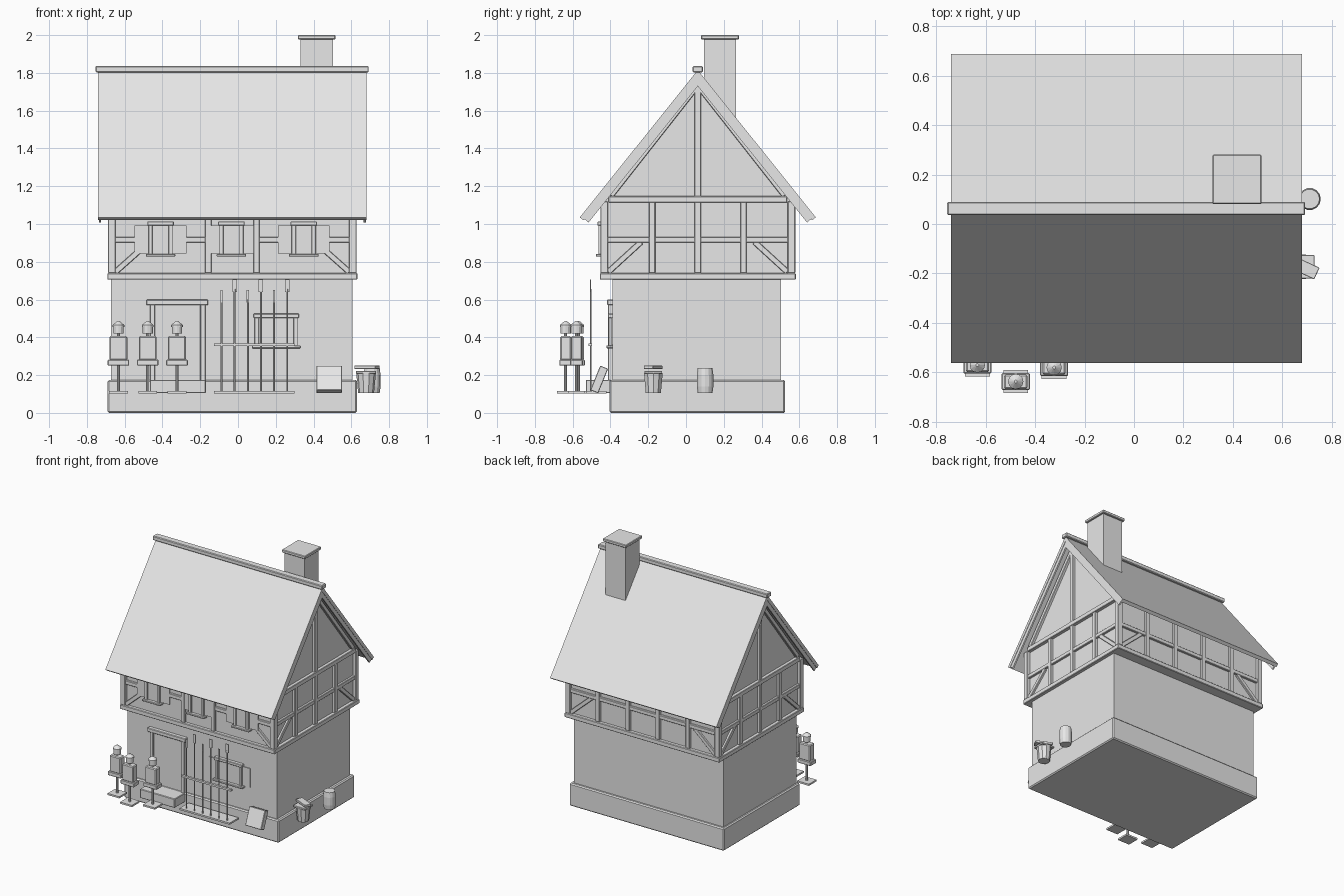
import bpy, bmesh, math
from mathutils import Vector, Matrix

cube = bpy.data.objects.get("Cube")
if cube:
    bpy.data.objects.remove(cube, do_unlink=True)

GREY = (0.8, 0.8, 0.8, 1)
mat = bpy.data.materials.new("plain_grey")
mat.use_nodes = True
mat.diffuse_color = GREY
mat.node_tree.nodes["Principled BSDF"].inputs["Base Color"].default_value = GREY

CX, CY = -0.03, 0.0625      # centre of the house
HX, HY = 0.635, 0.493       # half size of the upper walls
BEAM = 0.034


def finish(name, bm, bevel=0.0):
    bmesh.ops.recalc_face_normals(bm, faces=bm.faces)
    me = bpy.data.meshes.new(name)
    bm.to_mesh(me)
    bm.free()
    me.materials.append(mat)
    ob = bpy.data.objects.new(name, me)
    bpy.context.collection.objects.link(ob)
    if bevel:
        mod = ob.modifiers.new("bevel", "BEVEL")
        mod.width = bevel
        mod.segments = 1
    return ob


def box(name, x, y, z, bevel=0.0, turn=None):
    """Box from (min, max) ranges, optionally turned about its centre."""
    bm = bmesh.new()
    bmesh.ops.create_cube(bm, size=1)
    size = Vector([r[1] - r[0] for r in (x, y, z)])
    mid = Vector([(r[1] + r[0]) / 2 for r in (x, y, z)])
    bm.transform(Matrix.Translation(mid) @ (turn or Matrix()) @ Matrix.Diagonal(size).to_4x4())
    return finish(name, bm, bevel)


def strut(name, p, q, normal, width=BEAM, depth=0.04):
    """Timber from p to q lying on a wall with the given normal."""
    p, q, n = Vector(p), Vector(q), Vector(normal)
    d = (q - p).normalized()
    rot = Matrix((d, n.cross(d), n)).transposed().to_4x4()
    bm = bmesh.new()
    bmesh.ops.create_cube(bm, size=1)
    scale = Matrix.Diagonal(((q - p).length, width, depth, 1))
    bm.transform(Matrix.Translation((p + q) / 2) @ rot @ scale)
    return finish(name, bm, 0.003)


def prism(name, profile, x0, x1):
    """Extrude a closed (y, z) profile along x, y measured from the ridge."""
    bm = bmesh.new()
    face = bm.faces.new([bm.verts.new((x0, CY + y, z)) for y, z in profile])
    ext = bmesh.ops.extrude_face_region(bm, geom=[face])
    verts = [v for v in ext["geom"] if isinstance(v, bmesh.types.BMVert)]
    bmesh.ops.translate(bm, verts=verts, vec=(x1 - x0, 0, 0))
    return finish(name, bm)


def lathe(name, x, y, profile, sides=12):
    """Stack of rings given as (radius, height)."""
    bm = bmesh.new()
    rings = [[bm.verts.new((x + r * math.cos(math.tau * i / sides),
                            y + r * math.sin(math.tau * i / sides), z))
              for i in range(sides)] for r, z in profile]
    for a, b in zip(rings, rings[1:]):
        for i in range(sides):
            j = (i + 1) % sides
            bm.faces.new((a[i], a[j], b[j], b[i]))
    bm.faces.new(rings[0])
    bm.faces.new(rings[-1])
    return finish(name, bm)


# Masonry: plinth, ground floor, upper storey with gables
box("plinth", (-0.69, 0.63), (-0.405, 0.525), (0, 0.175), 0.008)
box("ground_floor", (-0.672, 0.606), (-0.388, 0.503), (0.17, 0.72))
prism("upper_storey", [(-HY, 0.71), (HY, 0.71), (HY, 1.13), (0, 1.745), (-HY, 1.13)],
      CX - HX, CX + HX)
box("sill_beams", (CX - 0.662, CX + 0.662), (CY - 0.519, CY + 0.519), (0.705, 0.74), 0.004)

# Corner posts
for sx in (-1, 1):
    for sy in (-1, 1):
        x, y = CX + sx * (HX + 0.003), CY + sy * (HY + 0.003)
        box("corner_post", (x - 0.02, x + 0.02), (y - 0.02, y + 0.02), (0.74, 1.12), 0.003)

# Timber framing on both gable ends
for s in (-1, 1):
    x, n = CX + s * HX, (s, 0, 0)
    for y in (-0.242, 0, 0.242):
        strut("gable_stud", (x, CY + y, 0.74), (x, CY + y, 1.12), n)
    strut("gable_rail", (x, CY - HY, 0.917), (x, CY + HY, 0.917), n, 0.03, 0.034)
    strut("gable_tie_beam", (x, CY - 0.472, 1.13), (x, CY + 0.472, 1.13), n, BEAM, 0.05)
    strut("king_post", (x, CY, 1.13), (x, CY, 1.74), n)
    for t in (-1, 1):
        strut("gable_brace", (x, CY + t * 0.475, 0.745), (x, CY + t * 0.3, 0.905), n, 0.03, 0.03)
        strut("gable_rafter", (x, CY + t * 0.46, 1.15), (x, CY, 1.735), n, 0.03)

# Timber framing on front and back
for s, studs in ((-1, (-0.128, 0.128)), (1, (-0.385, -0.128, 0.128, 0.385))):
    y, n = CY + s * HY, (0, s, 0)
    for u in studs:
        strut("wall_stud", (CX + u, y, 0.74), (CX + u, y, 1.14), n)
    strut("wall_rail", (CX - HX, y, 0.917), (CX + HX, y, 0.917), n, 0.03, 0.034)
    for t in (-1, 1):
        strut("wall_brace", (CX + t * 0.62, y, 0.745), (CX + t * 0.44, y, 0.905), n, 0.03, 0.03)

# Roof slabs, verge boards, ridge and chimney
prism("roof", [(-0.625, 1.035), (0, 1.815), (0.625, 1.035), (0.605, 1.02), (0, 1.775),
               (-0.605, 1.02)], -0.74, 0.68)
for x in (-0.737, 0.665):
    prism("verge_board", [(-0.617, 1.04), (0, 1.808), (0.617, 1.04), (0.578, 1.008), (0, 1.73),
                          (-0.578, 1.008)], x, x + 0.012)
box("ridge_cap", (-0.755, 0.692), (CY - 0.027, CY + 0.027), (1.803, 1.836), 0.005)
box("chimney", (0.332, 0.502), (0.094, 0.264), (1.5, 1.985))
box("chimney_cap", (0.317, 0.516), (0.08, 0.28), (1.977, 2.0), 0.004)


def window(name, x, y, half, z0, z1, spread):
    """Framed window with sill, lintel and a flat shutter on each side."""
    box(name + "_pane", (x - half, x + half), (y - 0.008, y + 0.01), (z0, z1))
    for s in (-1, 1):
        a, b = sorted((x + s * half, x + s * (half - 0.022)))
        box(name + "_jamb", (a, b), (y - 0.02, y + 0.01), (z0, z1), 0.002)
        a, b = sorted((x + s * half, x + s * spread))
        box(name + "_shutter", (a, b), (y - 0.004, y + 0.004), (z0 + 0.015, z1 - 0.02))
    box(name + "_lintel", (x - half - 0.006, x + half + 0.006), (y - 0.024, y + 0.01),
        (z1 - 0.022, z1), 0.003)
    box(name + "_sill", (x - half - 0.014, x + half + 0.014), (y - 0.032, y + 0.01),
        (z0 - 0.003, z0 + 0.012), 0.003)


for x in (-0.41, -0.035, 0.348):
    window("upper_window", x, CY - HY - 0.014, 0.064, 0.83, 1.013, 0.137)
window("lower_window", 0.202, -0.39, 0.114, 0.345, 0.525, 0.178)

# Doorway with step
box("door", (-0.445, -0.195), (-0.396, -0.38), (0.17, 0.575))
for x in (-0.467, -0.2):
    box("door_post", (x, x + 0.028), (-0.412, -0.38), (0.17, 0.575), 0.003)
box("door_lintel", (-0.485, -0.158), (-0.418, -0.38), (0.57, 0.6), 0.004)
box("door_step", (-0.467, -0.17), (-0.53, -0.4), (0.105, 0.175), 0.004)

# Weapon rack with six spears
box("rack_base", (-0.128, 0.3), (-0.53, -0.42), (0.103, 0.116))
box("rack_rail", (-0.128, 0.3), (-0.515, -0.497), (0.353, 0.368))
for i in range(6):
    x, top = -0.087 + i * 0.0695, 0.65 + 0.056 * (i % 2)
    lathe("spear_shaft", x, -0.505, [(0.005, 0.11), (0.005, top - 0.05)], 6)
    w = 0.012 if i % 2 else 0.006
    box("spear_head", (x - w, x + w), (-0.508, -0.502), (top - 0.065, top))

# Slab leaning on the plinth
box("leaning_board", (0.415, 0.55), (-0.482, -0.437), (0.107, 0.247), 0.003,
    Matrix.Rotation(math.radians(-22), 4, "X"))

# Training dummies
for x, y in ((-0.633, -0.57), (-0.478, -0.637), (-0.323, -0.58)):
    box("dummy_base", (x - 0.05, x + 0.05), (y - 0.046, y + 0.046), (0.103, 0.116))
    lathe("dummy_pole", x, y, [(0.008, 0.11), (0.008, 0.43)], 8)
    box("dummy_skirt", (x - 0.057, x + 0.057), (y - 0.034, y + 0.034), (0.25, 0.282), 0.004)
    box("dummy_torso", (x - 0.047, x + 0.047), (y - 0.029, y + 0.029), (0.28, 0.406), 0.006)
    lathe("dummy_head", x, y, [(0.027, 0.42), (0.027, 0.455), (0.031, 0.456),
                               (0.031, 0.465), (0.006, 0.486)])

# Barrel and lidded bucket beside the wall
lathe("barrel", 0.71, 0.101, [(0.04, 0.105), (0.045, 0.14), (0.045, 0.2), (0.04, 0.237)], 14)
lathe("bucket", 0.678, -0.173, [(0.042, 0.105), (0.052, 0.21)], 10)
box("bucket_rim", (0.625, 0.73), (-0.22, -0.126), (0.208, 0.222), 0.002)
box("bucket_lid", (0.62, 0.745), (-0.2, -0.148), (0.232, 0.25), 0.002,
    Matrix.Rotation(math.radians(-25), 4, "Z"))
